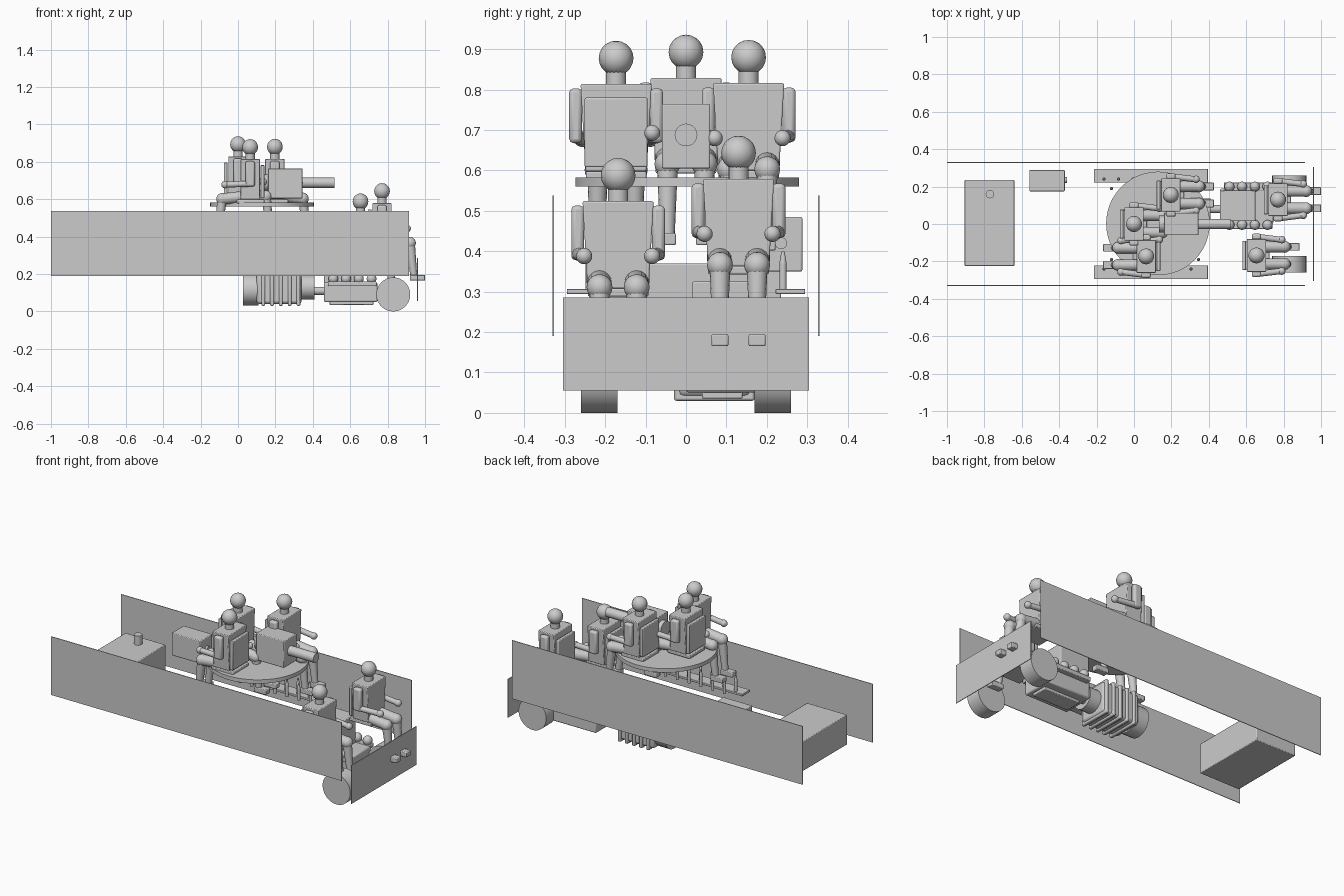
import bpy, math
from mathutils import Vector

if "Cube" in bpy.data.objects:
    bpy.data.objects.remove(bpy.data.objects["Cube"])


def finish(ob, name, smooth=True):
    ob.name = name
    if smooth:
        bpy.ops.object.shade_smooth_by_angle(angle=math.radians(40))
    return ob


def box(name, x, y, z, bevel=0.004, taper=1.0):
    """Box from (min, max) ranges; taper narrows the bottom in y."""
    bpy.ops.mesh.primitive_cube_add(size=1)
    ob = bpy.context.object
    c = [(r[0] + r[1]) / 2 for r in (x, y, z)]
    d = [abs(r[1] - r[0]) for r in (x, y, z)]
    for v in ob.data.vertices:
        k = taper if v.co.z < 0 else 1.0
        v.co = (v.co.x * d[0], v.co.y * d[1] * k, v.co.z * d[2])
    ob.location = c
    if bevel:
        m = ob.modifiers.new("Bevel", "BEVEL")
        m.width = bevel
        m.segments = 2
    return finish(ob, name)


def rod(name, a, b, r, sides=16, r2=None):
    """Cylinder or cone between two points."""
    a, b = Vector(a), Vector(b)
    bpy.ops.mesh.primitive_cone_add(vertices=sides, radius1=r, radius2=r if r2 is None else r2,
                                    depth=(b - a).length, location=(a + b) / 2)
    ob = bpy.context.object
    ob.rotation_euler = (b - a).to_track_quat("Z", "Y").to_euler()
    return finish(ob, name)


def ball(name, p, r):
    bpy.ops.mesh.primitive_uv_sphere_add(segments=14, ring_count=10, radius=r, location=p)
    return finish(bpy.context.object, name)


def crew(name, x, y, h, f=1):
    """Seated figure with head centre at (x, y, h), facing +x (f=1) or -x (f=-1)."""
    def P(dx, dy, dz):
        return (x + f * dx, y + dy, h + dz)

    def B(part, dx, dy, dz, **k):
        return box(f"{name}_{part}", sorted((x + f * dx[0], x + f * dx[1])),
                   (y + dy[0], y + dy[1]), (h + dz[0], h + dz[1]), **k)

    ball(name + "_head", P(0, 0, 0), 0.043)
    rod(name + "_neck", P(0, 0, -0.07), P(0, 0, -0.03), 0.025)
    B("torso", (-0.052, 0.052), (-0.088, 0.088), (-0.28, -0.064), taper=0.86)
    B("seat_back", (-0.076, -0.056), (-0.078, 0.078), (-0.27, -0.098))
    B("seat_cushion", (-0.076, 0.07), (-0.075, 0.075), (-0.3, -0.28))
    for s, side in ((1, "left"), (-1, "right")):
        ay, ly = s * 0.1, s * 0.046
        B(side + "_upper_arm", (-0.025, 0.025), (ay - 0.016, ay + 0.016), (-0.21, -0.075), bevel=0.01)
        rod(f"{name}_{side}_forearm", P(0, ay, -0.195), P(0.13, s * 0.084, -0.2), 0.016)
        ball(f"{name}_{side}_hand", P(0.135, s * 0.084, -0.2), 0.02)
        rod(f"{name}_{side}_thigh", P(0.02, ly, -0.262), P(0.15, ly, -0.277), 0.03)
        ball(f"{name}_{side}_knee", P(0.15, ly, -0.277), 0.032)
        rod(f"{name}_{side}_shin", P(0.15, ly, -0.277), P(0.17, ly, -0.455), 0.026, r2=0.018)
        B(side + "_foot", (0.15, 0.23), (ly - 0.021, ly + 0.021), (-0.478, -0.448))


# Hull plates
for s, side in ((1, "back"), (-1, "front")):
    y = s * 0.329
    box(side + "_side_plate", (-1, 0.915), (y - 0.002, y + 0.002), (0.19, 0.538), bevel=0)
box("nose_plate", (0.958, 0.962), (-0.305, 0.305), (0.056, 0.285), bevel=0)

# Rear fuel tank with filler cap
box("fuel_tank", (-0.905, -0.64), (-0.225, 0.235), (0.192, 0.37))
rod("filler_cap", (-0.77, 0.16, 0.365), (-0.77, 0.16, 0.425), 0.023)

# Radio with knob
box("radio", (-0.56, -0.37), (0.175, 0.288), (0.35, 0.485))
rod("radio_knob", (-0.375, 0.235, 0.42), (-0.358, 0.235, 0.42), 0.015)

# Shell racks on both sides
for s, side in ((1, "back"), (-1, "front")):
    ys = sorted((s * 0.222, s * 0.295))
    box(side + "_shell_rack", (-0.215, 0.395), ys, (0.294, 0.307), bevel=0.002)
    for i in range(7):
        for x, y in ((-0.16 + i * 0.0775, s * 0.24), (-0.12 + i * 0.0775, s * 0.19)):
            rod(side + "_shell", (x, y, 0.3), (x, y, 0.37), 0.009, 10)
            rod(side + "_shell_tip", (x, y, 0.37), (x, y, 0.4), 0.009, 10, r2=0.004)

# Turret platform
rod("turret_platform", (0.128, 0.003, 0.56), (0.128, 0.003, 0.583), 0.277, 48)

# Gun
box("gun_breech", (0.16, 0.345), (-0.06, 0.06), (0.605, 0.765))
rod("gun_barrel", (0.34, 0, 0.688), (0.515, 0, 0.688), 0.028, 20)
rod("breech_cap", (0.135, 0, 0.688), (0.165, 0, 0.688), 0.045, 20)

# Crew
crew("commander", 0.0, 0.0, 0.893)
crew("gunner", 0.197, 0.155, 0.88)
crew("loader", 0.065, -0.173, 0.878, -1)
crew("driver", 0.77, 0.13, 0.643)
crew("co_driver", 0.655, -0.168, 0.588)

# Ribbed gearbox and drive shaft
EY = 0.07
rod("gearbox_end_drum", (0.028, EY, 0.117), (0.11, EY, 0.117), 0.085, 28)
box("gearbox_body", (0.1, 0.34), (EY - 0.09, EY + 0.09), (0.04, 0.22), bevel=0.015)
for i in range(5):
    x = 0.125 + i * 0.047
    box("gearbox_rib", (x, x + 0.02), (EY - 0.1, EY + 0.1), (0.03, 0.23), bevel=0.006)
rod("flywheel_housing", (0.335, EY, 0.13), (0.41, EY, 0.13), 0.066, 28)
rod("drive_shaft", (0.40, EY + 0.01, 0.11), (0.47, EY + 0.01, 0.11), 0.022)

# Engine
box("engine_block", (0.46, 0.745), (0.0, 0.19), (0.05, 0.155), bevel=0.008)
box("engine_sump", (0.49, 0.725), (0.04, 0.14), (0.035, 0.055))
box("engine_top", (0.46, 0.65), (0.015, 0.18), (0.15, 0.325))
for y in (-0.005, 0.2):
    box("cylinder_bank", (0.48, 0.74), (y - 0.022, y + 0.022), (0.135, 0.16))
    for i in range(4):
        ball("cylinder_head", (0.51 + i * 0.068, y, 0.175), 0.027)

# Front wheels
for s, side in ((1, "back"), (-1, "front")):
    rod(side + "_wheel", (0.83, s * 0.17, 0.091), (0.83, s * 0.26, 0.091), 0.091, 32)
